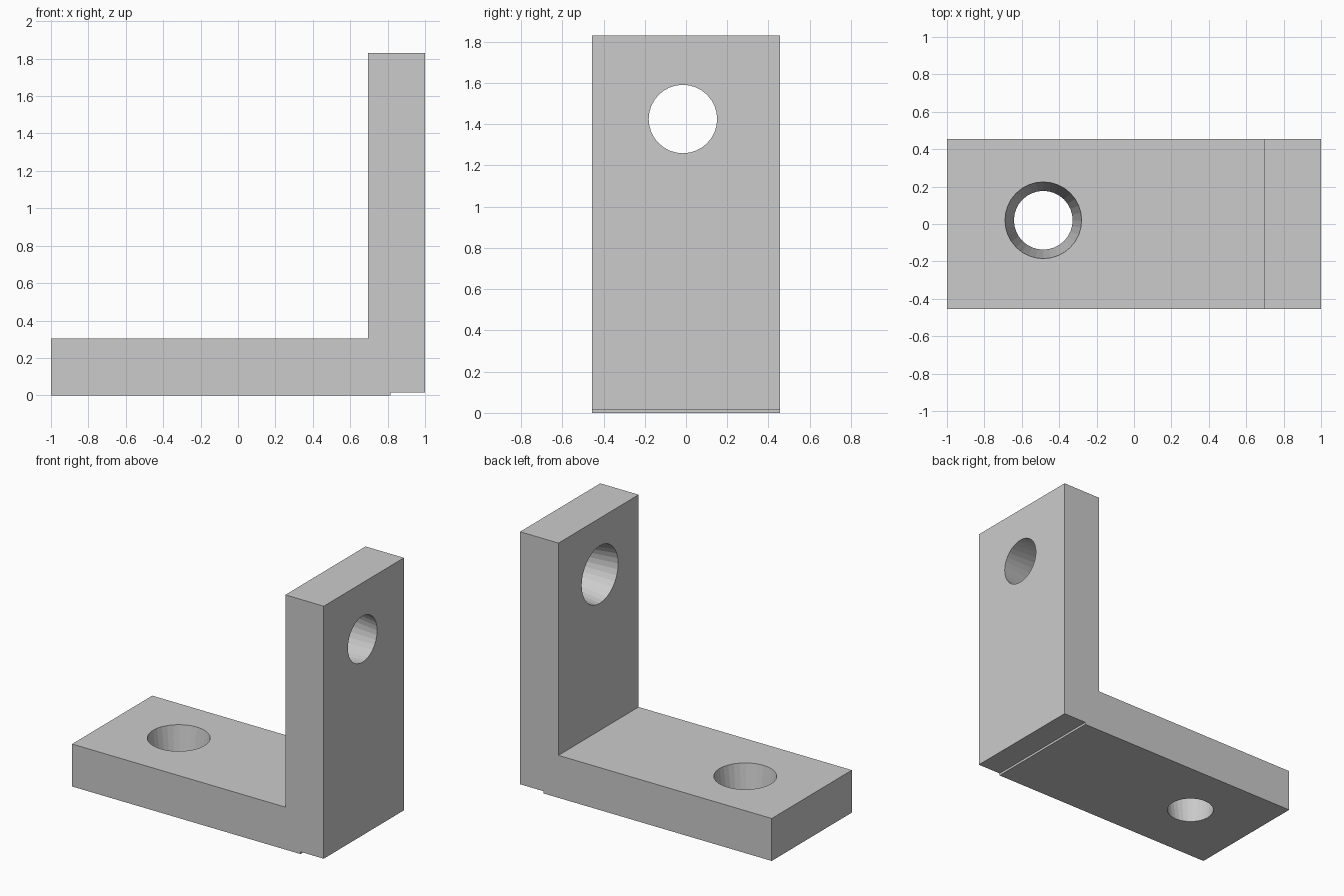
import bpy
import bmesh
from mathutils import Vector

cube = bpy.data.objects.get("Cube")
if cube:
    bpy.data.objects.remove(cube, do_unlink=True)

HALF_WIDTH = 0.455
INNER_X = 0.695      # inner face of the upright
PLATE_TOP = 0.305    # upper face of the base plate
HEIGHT = 1.83
STEP = 0.016         # shallow relief under the upright

grey = bpy.data.materials.new("light grey")
grey.use_nodes = True
colour = (0.6, 0.6, 0.6, 1)
grey.diffuse_color = colour
grey.node_tree.nodes["Principled BSDF"].inputs["Base Color"].default_value = colour


def add_object(name, bm):
    bmesh.ops.recalc_face_normals(bm, faces=bm.faces)
    mesh = bpy.data.meshes.new(name)
    bm.to_mesh(mesh)
    bm.free()
    mesh.materials.append(grey)
    obj = bpy.data.objects.new(name, mesh)
    bpy.context.collection.objects.link(obj)
    return obj


def cut_tapered_hole(target, name, wide_end, narrow_end, wide_r, narrow_r):
    """Cut a tapered hole between two face centres, overshooting both faces."""
    a, b = Vector(wide_end), Vector(narrow_end)
    axis = b - a
    over = 0.1
    slope = (wide_r - narrow_r) * over
    bm = bmesh.new()
    bmesh.ops.create_cone(bm, cap_ends=True, segments=32,
                          radius1=wide_r + slope, radius2=narrow_r - slope,
                          depth=axis.length * (1 + 2 * over))
    turn = Vector((0, 0, 1)).rotation_difference(axis).to_matrix()
    bmesh.ops.rotate(bm, verts=bm.verts, matrix=turn)
    bmesh.ops.translate(bm, verts=bm.verts, vec=(a + b) / 2)
    cutter = add_object(name, bm)
    cutter.hide_render = True
    mod = target.modifiers.new(name, 'BOOLEAN')
    mod.operation = 'DIFFERENCE'
    mod.solver = 'EXACT'
    mod.object = cutter
    bpy.context.view_layer.objects.active = target
    bpy.ops.object.modifier_apply(modifier=mod.name)
    bpy.data.objects.remove(cutter, do_unlink=True)


# L-shaped bracket extruded from its side profile
profile = [(-1, 0), (0.815, 0), (0.815, STEP), (1, STEP), (1, HEIGHT),
           (INNER_X, HEIGHT), (INNER_X, PLATE_TOP), (-1, PLATE_TOP)]
bm = bmesh.new()
side = bm.faces.new([bm.verts.new((x, -HALF_WIDTH, z)) for x, z in profile])
extruded = bmesh.ops.extrude_face_region(bm, geom=[side], use_keep_orig=True)
moved = [g for g in extruded["geom"] if isinstance(g, bmesh.types.BMVert)]
bmesh.ops.translate(bm, verts=moved, vec=(0, 2 * HALF_WIDTH, 0))
bracket = add_object("angle_bracket", bm)

# Tapered holes, wide on the inside of the angle
cut_tapered_hole(bracket, "base_hole", (-0.485, 0.02, PLATE_TOP),
                 (-0.485, 0.02, 0), 0.205, 0.157)
cut_tapered_hole(bracket, "upright_hole", (INNER_X, -0.015, 1.425),
                 (1, -0.015, 1.425), 0.207, 0.166)
